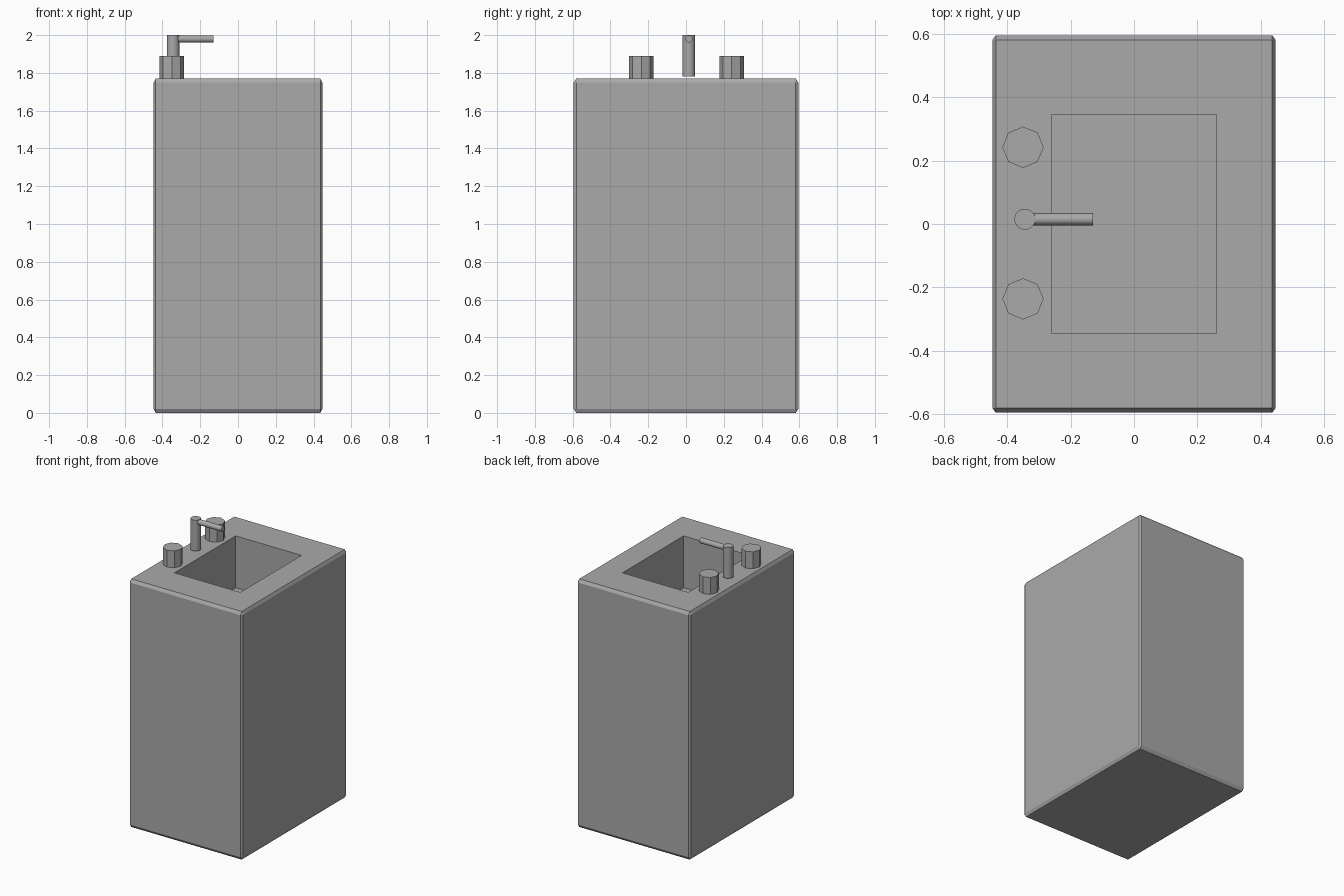
import bpy
import bmesh
from math import radians
from mathutils import Matrix, Vector

cube = bpy.data.objects.get("Cube")
if cube:
    bpy.data.objects.remove(cube, do_unlink=True)

grey = bpy.data.materials.new("plain grey")
grey.use_nodes = True
grey.diffuse_color = (0.4, 0.4, 0.4, 1)
grey.node_tree.nodes["Principled BSDF"].inputs["Base Color"].default_value = (0.4, 0.4, 0.4, 1)


def add_object(name, bm):
    mesh = bpy.data.meshes.new(name)
    bm.normal_update()
    bm.to_mesh(mesh)
    bm.free()
    mesh.materials.append(grey)
    obj = bpy.data.objects.new(name, mesh)
    bpy.context.collection.objects.link(obj)
    return obj


def cylinder(name, start, end, radius, sides, smooth=True):
    start, end = Vector(start), Vector(end)
    axis = end - start
    bm = bmesh.new()
    bmesh.ops.create_cone(bm, cap_ends=True, segments=sides,
                          radius1=radius, radius2=radius, depth=axis.length)
    turn = axis.to_track_quat("Z", "Y").to_matrix().to_4x4()
    bm.transform(Matrix.Translation((start + end) / 2) @ turn)
    obj = add_object(name, bm)
    if smooth:
        bpy.ops.object.select_all(action="DESELECT")
        obj.select_set(True)
        bpy.context.view_layer.objects.active = obj
        bpy.ops.object.shade_smooth_by_angle(angle=radians(40))
    return obj


# Cabinet: chamfered block, stretched, with a basin sunk into its top
size = Vector((0.893, 1.19, 1.77))
basin = Vector((0.52, 0.69))
depth = 0.37
bm = bmesh.new()
bmesh.ops.create_cube(bm, size=1)
bmesh.ops.bevel(bm, geom=bm.edges[:], offset=0.012, segments=1, affect="EDGES")
bm.transform(Matrix.Translation((0, 0, size.z / 2)) @ Matrix.Diagonal((*size, 1)))
bm.normal_update()
top = max(bm.faces, key=lambda f: f.calc_center_median().z)
bmesh.ops.inset_individual(bm, faces=[top], thickness=0.05)
for v in top.verts:
    v.co.x = basin.x / 2 * (1 if v.co.x > 0 else -1)
    v.co.y = basin.y / 2 * (1 if v.co.y > 0 else -1)
# Sink the basin floor with vertical walls
floor = bmesh.ops.extrude_discrete_faces(bm, faces=[top])["faces"][0]
bmesh.ops.translate(bm, verts=floor.verts[:], vec=(0, 0, -depth))
add_object("sink_cabinet", bm)

# Octagonal tap handles
for side, y in (("left", 0.242), ("right", -0.236)):
    cylinder(side + "_tap_handle", (-0.35, y, 1.765), (-0.35, y, 1.89), 0.065, 8, False)

# Tap post, spout and its short outlet
cylinder("tap_post", (-0.344, 0.015, 1.78), (-0.344, 0.015, 2.0), 0.033, 32)
cylinder("tap_spout", (-0.344, 0.015, 1.98), (-0.13, 0.015, 1.98), 0.019, 32)
